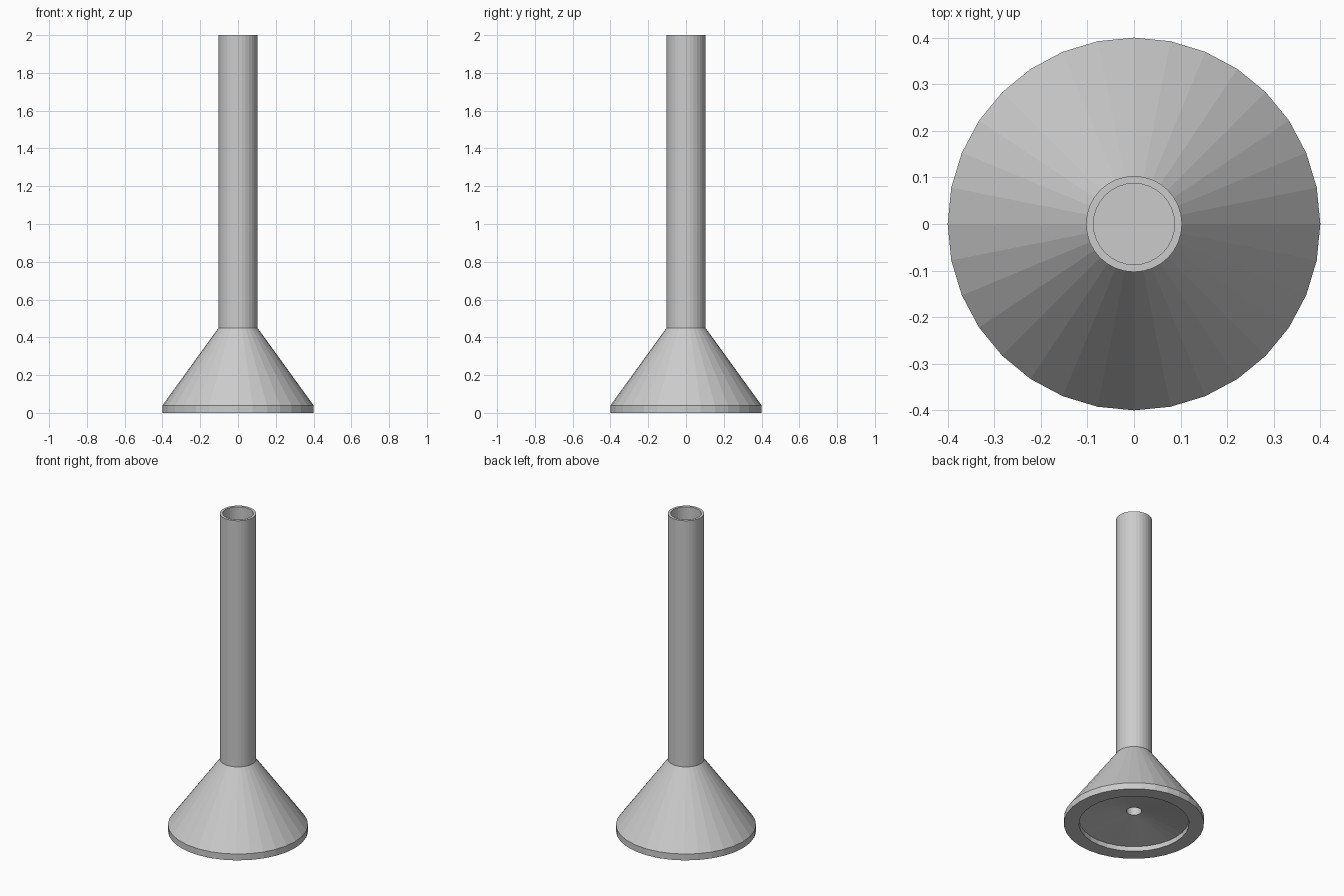
import bpy, bmesh, math

if "Cube" in bpy.data.objects:
    bpy.data.objects.remove(bpy.data.objects["Cube"])

SIDES = 32


def revolve(name, profile, cap_start=False, cap_end=False, closed=False):
    """Turn an (r, z) profile around the z axis into a flat-faced solid."""
    bm = bmesh.new()
    rings = []
    for r, z in profile:
        rings.append([bm.verts.new((r * math.cos(2 * math.pi * i / SIDES),
                                    r * math.sin(2 * math.pi * i / SIDES), z))
                      for i in range(SIDES)])
    pairs = list(zip(rings, rings[1:]))
    if closed:
        pairs.append((rings[-1], rings[0]))
    for a, b in pairs:
        for i in range(SIDES):
            j = (i + 1) % SIDES
            bm.faces.new((a[i], a[j], b[j], b[i]))
    if cap_start:
        bm.faces.new(rings[0])
    if cap_end:
        bm.faces.new(rings[-1])
    bmesh.ops.recalc_face_normals(bm, faces=bm.faces)
    mesh = bpy.data.meshes.new(name)
    bm.to_mesh(mesh)
    bm.free()
    obj = bpy.data.objects.new(name, mesh)
    bpy.context.collection.objects.link(obj)
    return obj


# Conical base: closed top, short rim, shallow dished underside, blind centre hole
revolve("conical_base", [
    (0.103, 0.45), (0.40, 0.04), (0.40, 0.0), (0.314, 0.0),
    (0.314, 0.03), (0.043, 0.082), (0.043, 0.30),
], cap_start=True, cap_end=True)

# Hollow upright tube, open at the top
revolve("tube", [
    (0.103, 0.45), (0.103, 2.0), (0.087, 2.0), (0.087, 0.45),
], closed=True)
